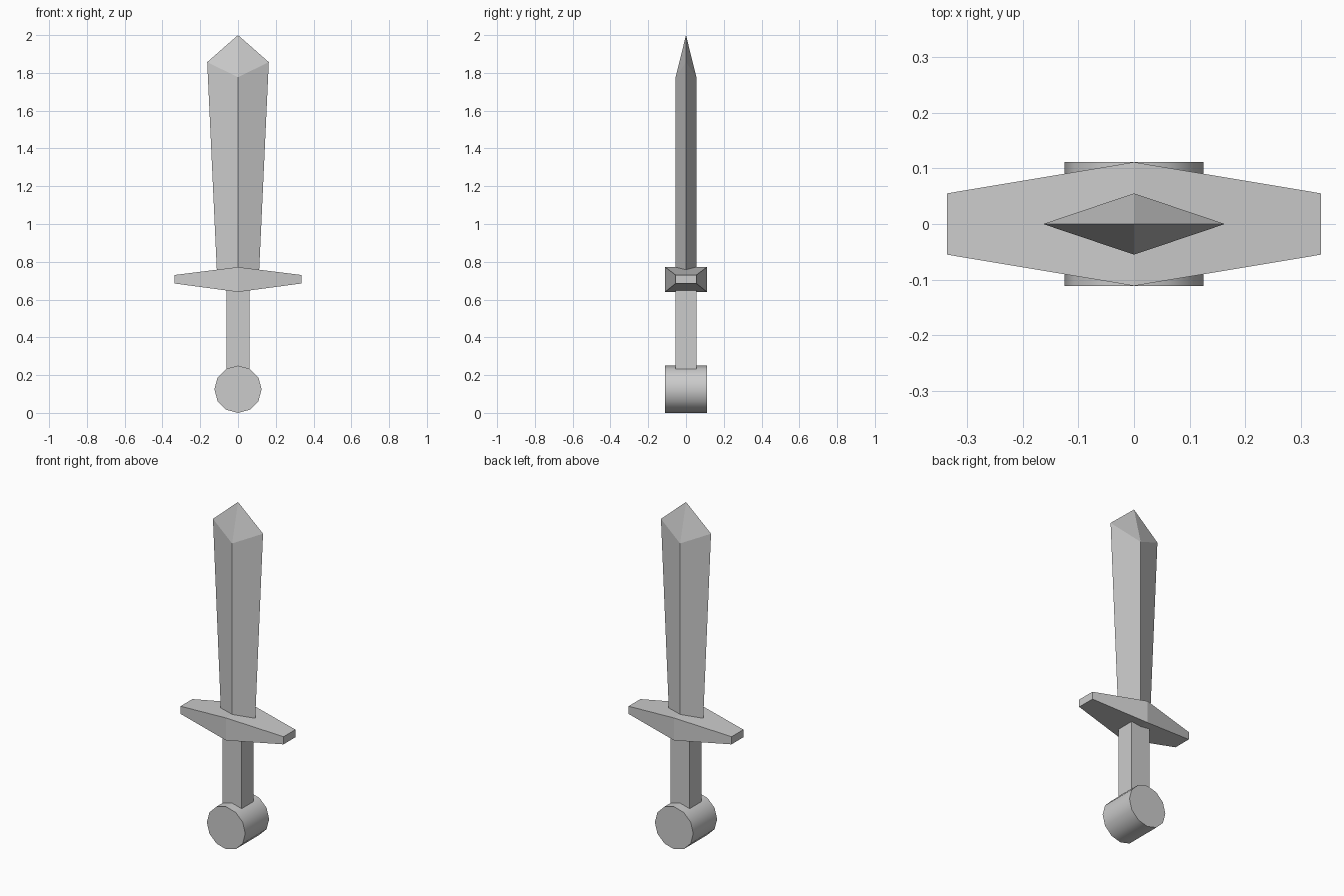
import bpy, bmesh, math

if "Cube" in bpy.data.objects:
    bpy.data.objects.remove(bpy.data.objects["Cube"])


def loft(name, rings):
    """Skin a list of equal-length point rings; close both ends."""
    bm = bmesh.new()
    loops = [[bm.verts.new(p) for p in ring] for ring in rings]
    for a, b in zip(loops, loops[1:]):
        for i in range(len(a)):
            j = (i + 1) % len(a)
            bm.faces.new((a[i], a[j], b[j], b[i]))
    bm.faces.new(loops[0])
    bm.faces.new(loops[-1])
    bmesh.ops.remove_doubles(bm, verts=bm.verts, dist=0.0001)
    bmesh.ops.recalc_face_normals(bm, faces=bm.faces)
    mesh = bpy.data.meshes.new(name)
    bm.to_mesh(mesh)
    bm.free()
    obj = bpy.data.objects.new(name, mesh)
    bpy.context.collection.objects.link(obj)
    return obj


def section(x, y, z0, z1):
    """Rectangle across the guard at position x."""
    return [(x, -y, z0), (x, y, z0), (x, y, z1), (x, -y, z1)]


# Pommel: 12-sided drum lying front to back
bpy.ops.mesh.primitive_cylinder_add(vertices=12, radius=0.125, depth=0.222,
                                    location=(0, 0, 0.125),
                                    rotation=(math.pi / 2, 0, 0))
bpy.context.object.name = "pommel"
bpy.ops.object.shade_smooth_by_angle(angle=math.radians(40))

# Grip: square bar
bpy.ops.mesh.primitive_cube_add(size=1, location=(0, 0, 0.44))
grip = bpy.context.object
grip.name = "grip"
grip.scale = (0.124, 0.11, 0.42)

# Cross guard: thick in the middle, tapering to both ends
loft("cross_guard", [section(-0.335, 0.055, 0.685, 0.73),
                     section(0, 0.111, 0.64, 0.772),
                     section(0.335, 0.055, 0.685, 0.73)])


# Blade: diamond section widening upward, then a faceted point
def diamond(w, t, z_edge, z_ridge):
    return [(-w, 0, z_edge), (0, -t, z_ridge), (w, 0, z_edge), (0, t, z_ridge)]


base = diamond(0.11, 0.055, 0.71, 0.71)
shoulder = diamond(0.163, 0.055, 1.857, 1.777)

bm = bmesh.new()
lower = [bm.verts.new(p) for p in base]
upper = [bm.verts.new(p) for p in shoulder]
tip = bm.verts.new((0, 0, 2))
for i in range(4):
    j = (i + 1) % 4
    bm.faces.new((lower[i], lower[j], upper[j], upper[i]))
    bm.faces.new((upper[i], upper[j], tip))
bm.faces.new(lower)
bmesh.ops.recalc_face_normals(bm, faces=bm.faces)
mesh = bpy.data.meshes.new("blade")
bm.to_mesh(mesh)
bm.free()
bpy.context.collection.objects.link(bpy.data.objects.new("blade", mesh))
